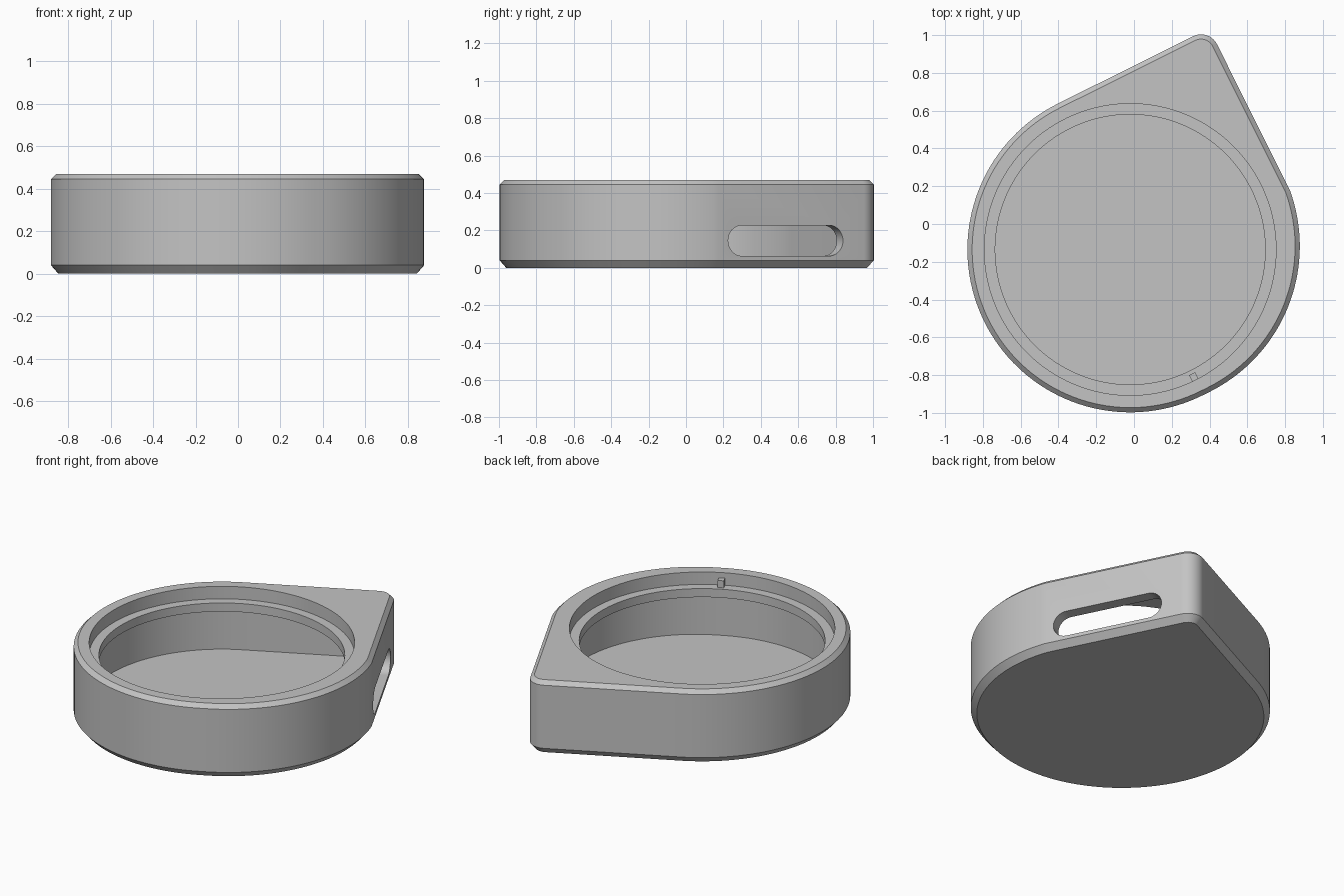
import bpy
import bmesh
from math import cos, sin, acos, radians, pi
from mathutils import Vector

cube = bpy.data.objects.get("Cube")
if cube:
    bpy.data.objects.remove(cube, do_unlink=True)

# Main dimensions
TURN = radians(26.5)
U = Vector((cos(TURN), sin(TURN), 0))      # normal of the slotted wall
V = Vector((-sin(TURN), cos(TURN), 0))     # normal of the plain straight wall
UP = Vector((0, 0, 1))
CENTRE = Vector((-0.02, -0.135, 0))
CENTRE_2 = CENTRE + U * 0.04
RADIUS = 0.862
WALL_U = 0.818
TIP = 0.095
LEDGE_Z = 0.39

grey = bpy.data.materials.new("plain_grey")
grey.diffuse_color = (0.55, 0.55, 0.55, 1)
grey.use_nodes = True
grey.node_tree.nodes["Principled BSDF"].inputs["Base Color"].default_value = (0.55, 0.55, 0.55, 1)


def arc(centre, r, start, end, steps):
    angles = [start + (end - start) * i / steps for i in range(steps + 1)]
    return [centre + Vector((cos(a), sin(a), 0)) * r for a in angles]


def teardrop(inset, z):
    """Round outline with one square, rounded corner."""
    r, wall, tip = RADIUS - inset, WALL_U - inset, TIP - inset
    side = CENTRE.dot(V) + r
    corner = U * (wall - tip) + V * (side - tip)
    kink = acos((wall - CENTRE_2.dot(U)) / r)
    pts = arc(CENTRE, r, TURN + pi / 2, TURN + 1.5 * pi, 72)
    pts += arc(CENTRE_2, r, TURN + 1.5 * pi, TURN + 2 * pi - kink, 36)
    pts += arc(corner, tip, TURN, TURN + pi / 2, 10)
    return [p + UP * z for p in pts]


def circle(r, z):
    return [p + UP * z for p in arc(CENTRE, r, 0, 2 * pi, 128)[:-1]]


def loft(name, loops):
    """Closed solid through matching loops of points."""
    bm = bmesh.new()
    rings = [[bm.verts.new(p) for p in loop] for loop in loops]
    for low, high in zip(rings, rings[1:]):
        for i in range(len(low)):
            j = (i + 1) % len(low)
            bm.faces.new((low[i], low[j], high[j], high[i]))
    bm.faces.new(rings[0][::-1])
    bm.faces.new(rings[-1])
    bmesh.ops.recalc_face_normals(bm, faces=bm.faces)
    mesh = bpy.data.meshes.new(name)
    bm.to_mesh(mesh)
    bm.free()
    mesh.materials.append(grey)
    obj = bpy.data.objects.new(name, mesh)
    bpy.context.collection.objects.link(obj)
    return obj


def activate(obj):
    bpy.ops.object.select_all(action='DESELECT')
    obj.select_set(True)
    bpy.context.view_layer.objects.active = obj


# Chamfered outer body
body = loft("case_body", [teardrop(0.035, 0), teardrop(0, 0.04),
                          teardrop(0, 0.445), teardrop(0.025, 0.47)])

# Rounded slot through the straight wall
slot_mid = U * WALL_U + V * 0.187 + UP * 0.145
slot_r, slot_half = 0.082, 0.261
slot_profile = []
for side in (1, -1):
    for i in range(17):
        a = -pi / 2 + pi * i / 16
        slot_profile.append((side * (slot_half + slot_r * cos(a)), side * slot_r * sin(a)))
slot_loops = [[slot_mid + U * depth + V * s + UP * h for s, h in slot_profile]
              for depth in (-0.15, 0.1)]

# Hollow interior, round opening, lid recess and slot
cutters = [
    loft("cavity_cutter", [teardrop(0.075, 0.06), teardrop(0.075, 0.335)]),
    loft("opening_cutter", [circle(0.715, 0.2), circle(0.715, 0.6)]),
    loft("recess_cutter", [circle(0.772, LEDGE_Z), circle(0.772, 0.6)]),
    loft("slot_cutter", slot_loops),
]
activate(body)
for cutter in cutters:
    cutter.hide_render = True
    mod = body.modifiers.new(cutter.name, 'BOOLEAN')
    mod.operation = 'DIFFERENCE'
    mod.solver = 'EXACT'
    mod.object = cutter
    bpy.ops.object.modifier_apply(modifier=mod.name)
for cutter in cutters:
    bpy.data.objects.remove(cutter, do_unlink=True)
activate(body)
bpy.ops.object.shade_smooth_by_angle(angle=radians(25))

# Small locating peg on the ledge
peg_mid = CENTRE - V * 0.755
peg_square = [peg_mid + U * a * 0.018 + V * b * 0.02
              for a, b in ((-1, -1), (1, -1), (1, 1), (-1, 1))]
loft("locating_peg", [[p + UP * z for p in peg_square]
                      for z in (LEDGE_Z - 0.01, LEDGE_Z + 0.045)])
